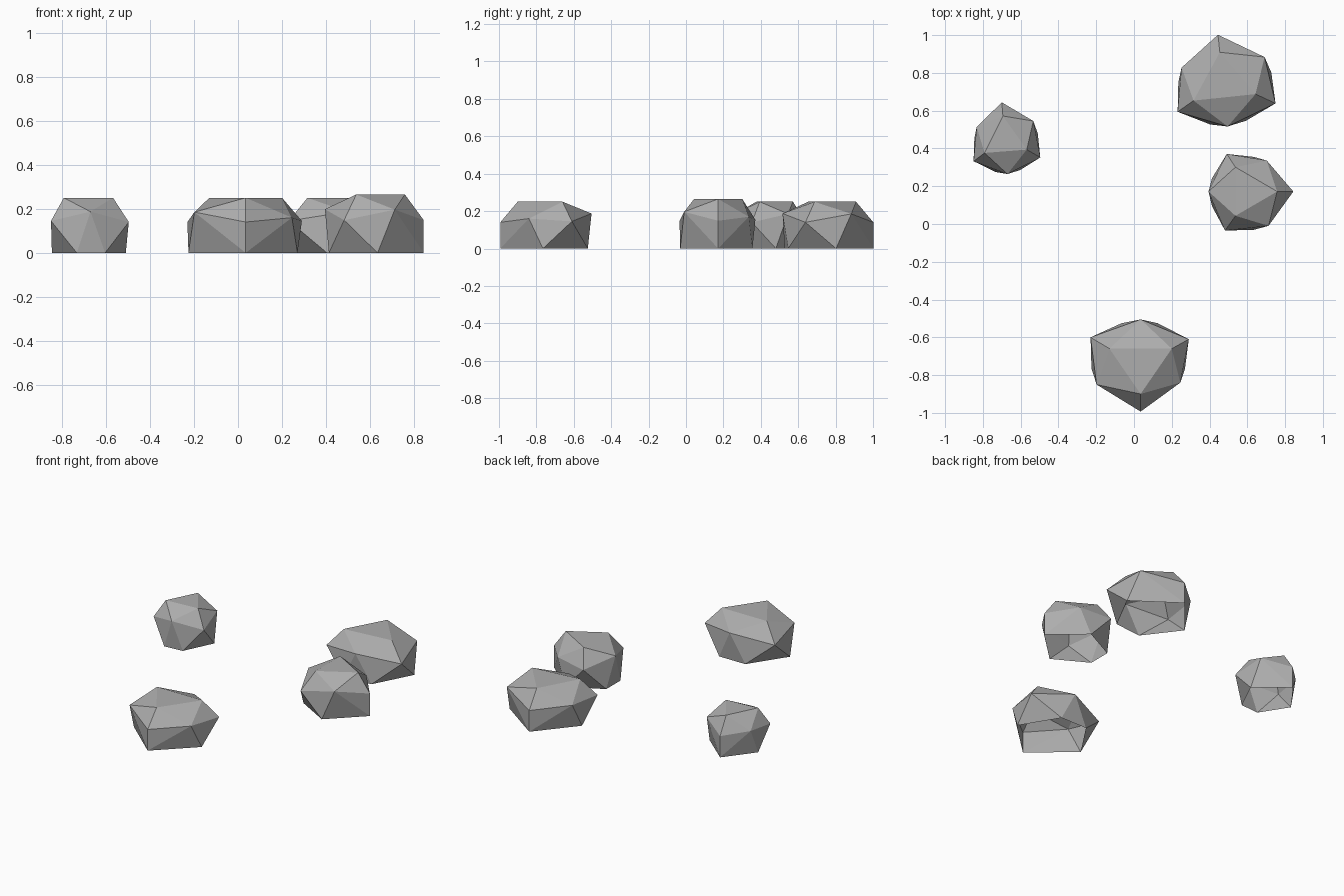
import bpy, bmesh
from math import radians
from mathutils import Matrix, Vector

cube = bpy.data.objects.get("Cube")
if cube:
    bpy.data.objects.remove(cube)

stone = bpy.data.materials.new("stone_grey")
stone.use_nodes = True
colour = (0.42, 0.42, 0.42, 1)
stone.diffuse_color = colour
stone.node_tree.nodes["Principled BSDF"].inputs["Base Color"].default_value = colour

# Corner rings of one faceted boulder, from the flat top to the open base
crown = [(0, -.15, .25), (-.165, .09, .25), (.165, .09, .25)]
shoulder = [(0, .245, .187), (-.233, -.1, .185), (.21, -.09, .16)]
belly = [(0, -.243, .14), (-.265, .15, .14), (.255, .14, .145)]
base = [(0, -.243, 0), (.235, -.015, 0), (.09, .225, 0),
        (-.1, .225, 0), (-.26, -.015, 0)]


def boulder(name, centre, angle, scale):
    """Wrap a shell over the rings, open it underneath and place it."""
    bm = bmesh.new()
    for co in crown + shoulder + belly + base:
        bm.verts.new(co)
    bmesh.ops.convex_hull(bm, input=bm.verts[:])
    under = [f for f in bm.faces if all(v.co.z < .001 for v in f.verts)]
    bmesh.ops.delete(bm, geom=under, context='FACES')
    bmesh.ops.recalc_face_normals(bm, faces=bm.faces[:])
    top = max(bm.faces, key=lambda f: f.calc_center_median().z)
    if top.normal.z < 0:
        bmesh.ops.reverse_faces(bm, faces=bm.faces[:])
    place = (Matrix.Translation(Vector((*centre, 0)))
             @ Matrix.Rotation(radians(angle), 4, 'Z')
             @ Matrix.Diagonal((*scale, 1)))
    bm.transform(place)
    mesh = bpy.data.meshes.new(name)
    bm.to_mesh(mesh)
    bm.free()
    mesh.materials.append(stone)
    bpy.context.collection.objects.link(bpy.data.objects.new(name, mesh))


# Four boulders scattered on the ground
boulder("front_boulder", (.035, -.75), 0, (1, 1, 1))
boulder("back_boulder", (.47, .76), 186, (1, 1, 1))
boulder("small_boulder", (-.685, .455), 184.5, (.68, .78, 1))
boulder("middle_boulder", (.62, .172), 90, (.78, .92, 1.06))
